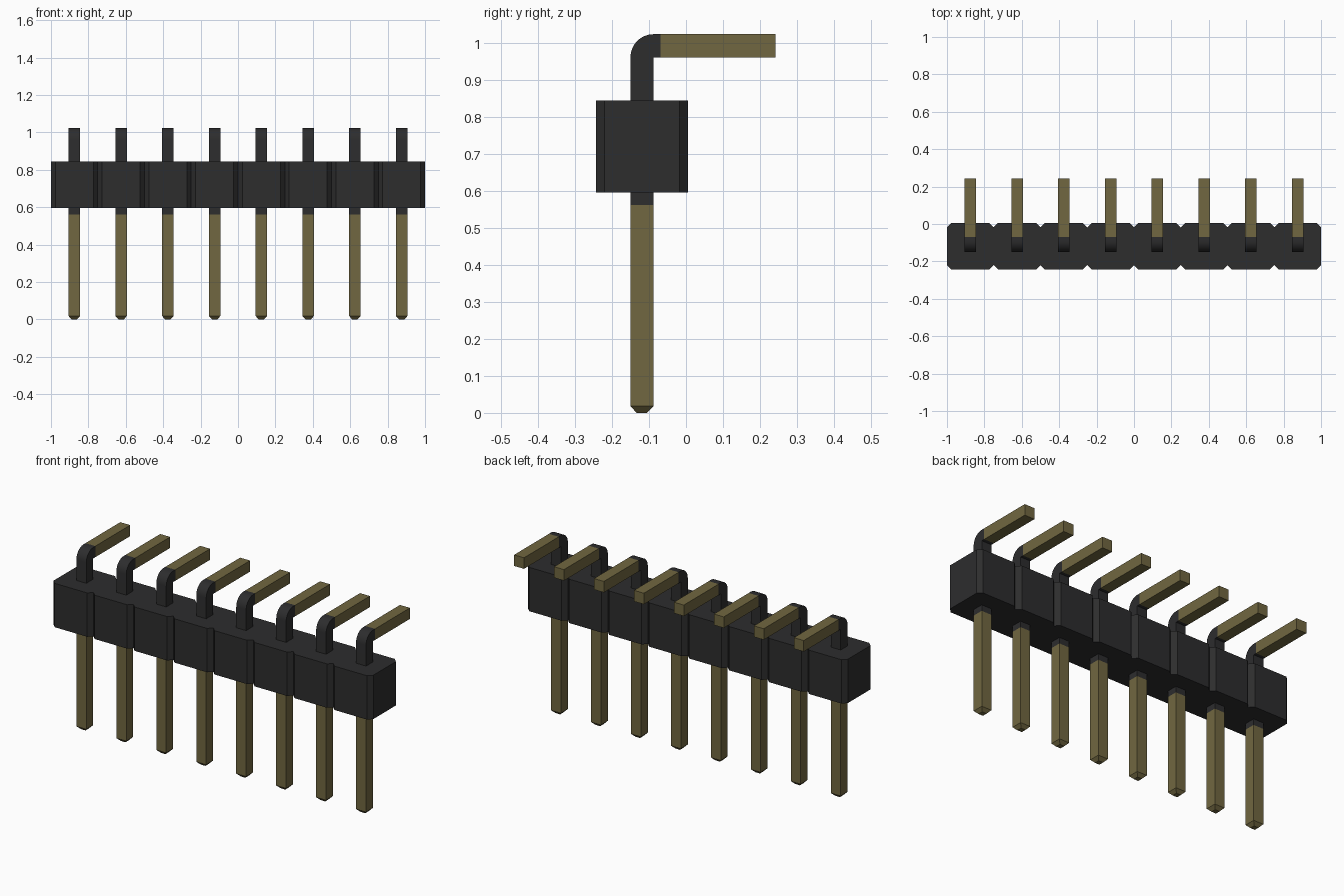
import bpy, bmesh, math

if "Cube" in bpy.data.objects:
    bpy.data.objects.remove(bpy.data.objects["Cube"])

def material(name, rgb):
    m = bpy.data.materials.new(name)
    m.diffuse_color = (*rgb, 1)
    m.use_nodes = True
    m.node_tree.nodes["Principled BSDF"].inputs["Base Color"].default_value = m.diffuse_color
    return m

dark = material("black plastic", (0.026, 0.026, 0.027))
gold = material("dull gold", (0.165, 0.136, 0.052))

COUNT, PITCH = 8, 0.25

# Housing: chamfered segments in one extruded outline
Y0, Y1, Z0, Z1, C = -0.243, 0.006, 0.595, 0.843, 0.0235
front = []
for i in range(COUNT):
    x = -1 + i * PITCH
    front += [(x, Y0 + C), (x + C, Y0), (x + PITCH - C, Y0)]
front.append((1, Y0 + C))
back = [(x, Y0 + Y1 - y) for x, y in reversed(front)]
bm = bmesh.new()
base = bm.faces.new([bm.verts.new((x, y, Z0)) for x, y in front + back])
ext = bmesh.ops.extrude_face_region(bm, geom=[base], use_keep_orig=True)
for v in ext["geom"]:
    if isinstance(v, bmesh.types.BMVert):
        v.co.z = Z1
bmesh.ops.recalc_face_normals(bm, faces=bm.faces)
me = bpy.data.meshes.new("housing")
bm.to_mesh(me)
bm.free()
me.materials.append(dark)
bpy.context.collection.objects.link(bpy.data.objects.new("housing", me))

# Pin: sections of (outer yz, inner yz, half width), bent at a sharp inner corner
H, YC, ZB, R = 0.031, -0.119, 0.960, 0.0625
ya, yb = YC - H, YC + H
sections = [((YC - 0.014, 0), (YC + 0.014, 0), 0.014)]
sections += [((ya, z), (yb, z), H) for z in (0.018, 0.561)]
for i in range(9):
    a = math.pi / 2 * i / 8
    sections.append(((yb - 2 * H * math.cos(a), ZB + R * math.sin(a)), (yb, ZB), H))
sections += [((y, ZB + R), (y, ZB), H) for y in (-0.069, 0.242)]

bm = bmesh.new()
rings = [[bm.verts.new(p) for p in ((-w, *o), (w, *o), (w, *n), (-w, *n))]
         for o, n, w in sections]
last = len(rings) - 2
for i in range(len(rings) - 1):
    for k in range(4):
        j = (k + 1) % 4
        f = bm.faces.new((rings[i][k], rings[i][j], rings[i + 1][j], rings[i + 1][k]))
        f.material_index = 1 if 2 <= i < last else 0
bm.faces.new(rings[0])
bm.faces.new(rings[-1])
bmesh.ops.remove_doubles(bm, verts=bm.verts, dist=1e-5)
bmesh.ops.recalc_face_normals(bm, faces=bm.faces)
pin_mesh = bpy.data.meshes.new("pin")
bm.to_mesh(pin_mesh)
bm.free()
pin_mesh.materials.append(gold)
pin_mesh.materials.append(dark)

# Row of pins sharing one mesh
for i in range(COUNT):
    pin = bpy.data.objects.new(f"pin_{i + 1}", pin_mesh)
    pin.location.x = -1 + (i + 0.5) * PITCH
    bpy.context.collection.objects.link(pin)
bpy.ops.object.select_all(action='DESELECT')
bpy.context.view_layer.objects.active = pin
pin.select_set(True)
bpy.ops.object.shade_smooth_by_angle(angle=math.radians(30))
